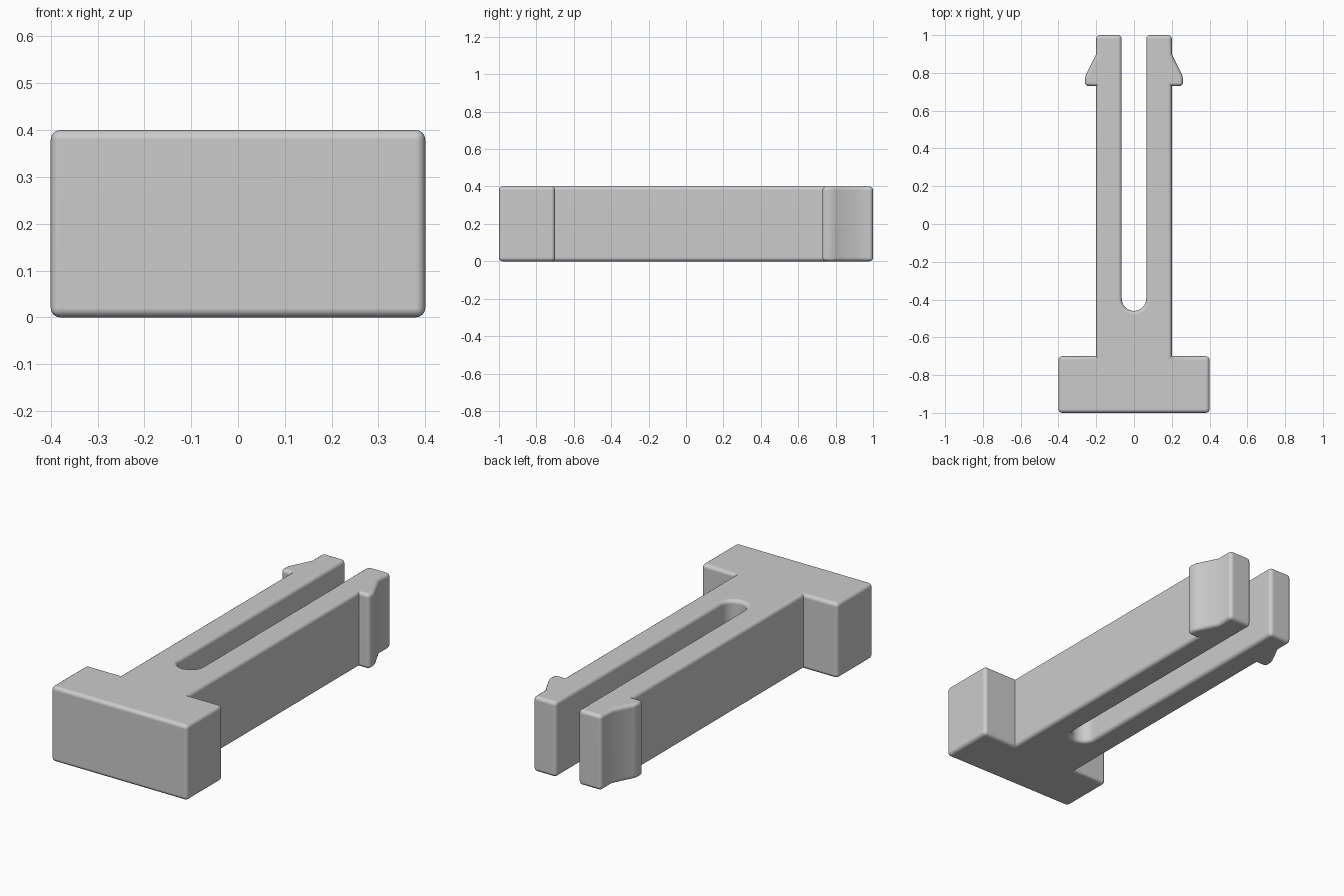
import bpy, bmesh, math

cube = bpy.data.objects.get("Cube")
if cube:
    bpy.data.objects.remove(cube, do_unlink=True)

HEIGHT = 0.4
ROUND = 0.02
SLOT = 0.065

grey = bpy.data.materials.new("light grey plastic")
grey.use_nodes = True
colour = (0.6, 0.6, 0.6, 1)
grey.diffuse_color = colour
grey.node_tree.nodes["Principled BSDF"].inputs["Base Color"].default_value = colour

# Half outline: head block, shank, barb, prong tip, slot wall
half = [(0.4, -1), (0.4, -0.7), (0.2, -0.7), (0.2, 0.73), (0.26, 0.73),
        (0.26, 0.78), (0.2, 0.9), (0.2, 1), (SLOT, 1)]
inner_corners = {(0.2, -0.7), (0.2, 0.73), (0.2, 0.9)}

# Rounded slot end, from the wall to the centre line
steps = 8
arc = []
for i in range(steps):
    a = math.pi / 2 * i / steps
    arc.append((SLOT * math.cos(a), -0.395 - SLOT * math.sin(a)))
right = half + arc
outline = right + [(0, -0.395 - SLOT)] + [(-x, y) for x, y in reversed(right)]

# Extrude the outline into a solid
bm = bmesh.new()
face = bm.faces.new([bm.verts.new((x, y, 0)) for x, y in outline])
ext = bmesh.ops.extrude_face_region(bm, geom=[face])
top = [g for g in ext["geom"] if isinstance(g, bmesh.types.BMVert)]
bmesh.ops.translate(bm, verts=top, vec=(0, 0, HEIGHT))
bmesh.ops.recalc_face_normals(bm, faces=bm.faces)


def rounded(edge):
    """Rims and outer corners are rounded, inner corners stay crisp."""
    a, b = edge.verts
    if abs(a.co.z - b.co.z) < 0.01:
        return True
    spot = (round(abs(a.co.x), 3), round(a.co.y, 3))
    return edge.calc_face_angle() > 0.35 and spot not in inner_corners


bmesh.ops.bevel(bm, geom=[e for e in bm.edges if rounded(e)], offset=ROUND,
                offset_type='OFFSET', segments=4, profile=0.5,
                affect='EDGES', clamp_overlap=True)

mesh = bpy.data.meshes.new("snap_clip")
bm.to_mesh(mesh)
bm.free()
mesh.materials.append(grey)
clip = bpy.data.objects.new("snap_clip", mesh)
bpy.context.collection.objects.link(clip)

# Smooth shading with flat large faces
bpy.ops.object.select_all(action='DESELECT')
clip.select_set(True)
bpy.context.view_layer.objects.active = clip
bpy.ops.object.shade_smooth_by_angle(angle=math.radians(35))
weighted = clip.modifiers.new("weighted_normals", 'WEIGHTED_NORMAL')
weighted.keep_sharp = True
